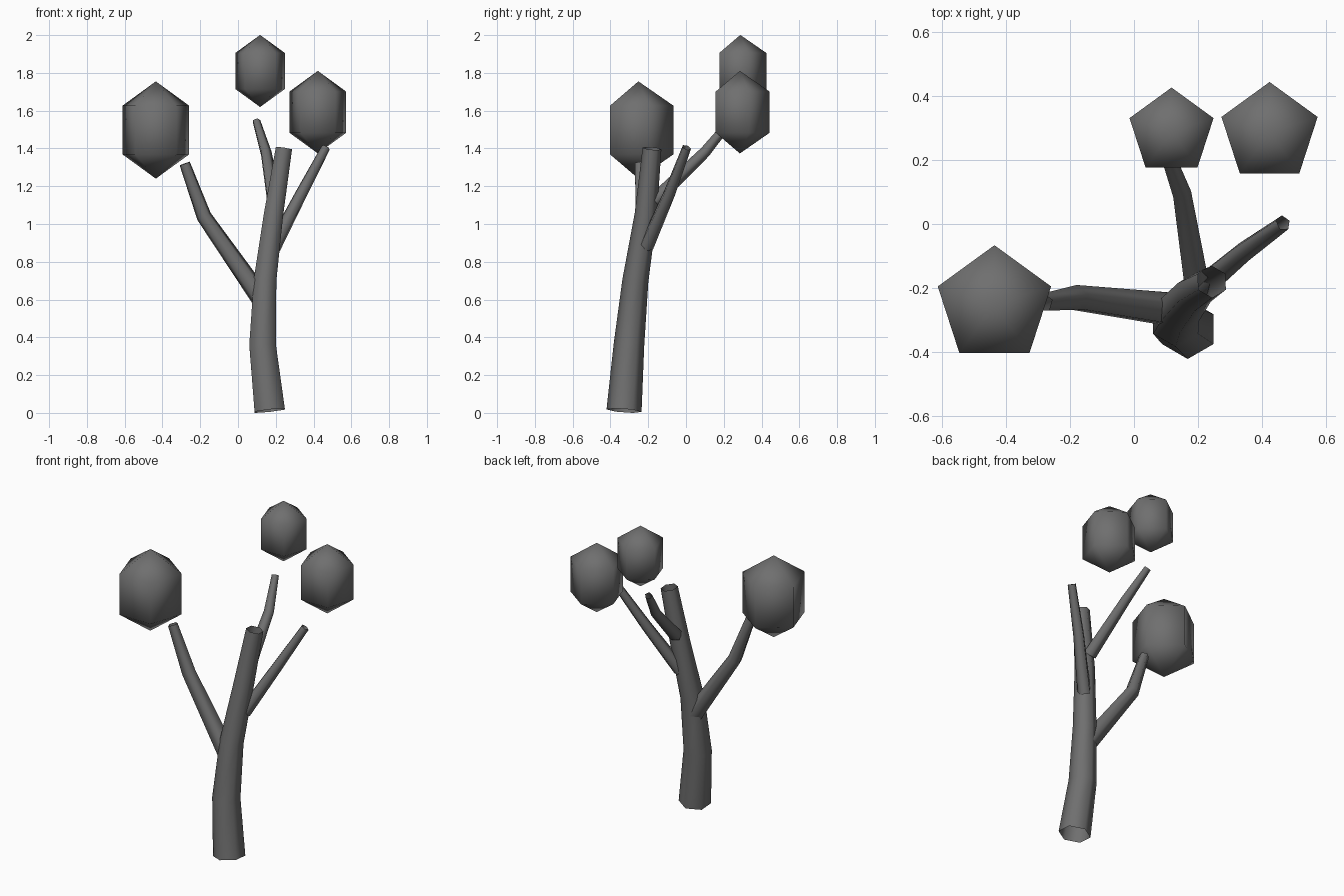
import bpy, bmesh, math
from mathutils import Vector, Matrix

if "Cube" in bpy.data.objects:
    bpy.data.objects.remove(bpy.data.objects["Cube"])

grey = bpy.data.materials.new("dull_grey")
grey.diffuse_color = (0.16, 0.16, 0.16, 1)
grey.use_nodes = True
grey.node_tree.nodes["Principled BSDF"].inputs["Base Color"].default_value = grey.diffuse_color


def finish(name, bm):
    bmesh.ops.recalc_face_normals(bm, faces=bm.faces)
    me = bpy.data.meshes.new(name)
    bm.to_mesh(me)
    bm.free()
    me.materials.append(grey)
    for p in me.polygons:
        p.use_smooth = True
    ob = bpy.data.objects.new(name, me)
    bpy.context.collection.objects.link(ob)


def tube(name, path, sides, ref):
    """Open tapered tube; path rows are x, y, z, radius."""
    bm = bmesh.new()
    pts = [Vector(p[:3]) for p in path]
    rings = []
    for i, p in enumerate(pts):
        d = (pts[min(i + 1, len(pts) - 1)] - pts[max(i - 1, 0)]).normalized()
        u = Vector(ref)
        u = (u - d * u.dot(d)).normalized()
        v = d.cross(u)
        ring = []
        for k in range(sides):
            a = 2 * math.pi * k / sides
            ring.append(bm.verts.new(p + (u * math.cos(a) + v * math.sin(a)) * path[i][3]))
        rings.append(ring)
    for lo, hi in zip(rings, rings[1:]):
        for k in range(sides):
            n = (k + 1) % sides
            bm.faces.new((lo[k], lo[n], hi[n], hi[k]))
    finish(name, bm)


def foliage(name, centre, r):
    """Five-sided tall ball."""
    bm = bmesh.new()
    bmesh.ops.create_uvsphere(bm, u_segments=5, v_segments=3, radius=r,
                              matrix=Matrix.Translation(centre) @ Matrix.Diagonal((1, 1, 1.2, 1)))
    finish(name, bm)


# trunk
tube("trunk", [(0.168, -0.328, 0.012, 0.093), (0.13, -0.302, 0.36, 0.081),
               (0.143, -0.268, 0.70, 0.069), (0.188, -0.213, 1.05, 0.059),
               (0.243, -0.18, 1.40, 0.05)], 6, (0, 1, 0))

# branches
tube("left_branch", [(0.12, -0.27, 0.61, 0.056), (-0.18, -0.232, 1.04, 0.042),
                     (-0.282, -0.246, 1.32, 0.03)], 5, (0, 1, 0))
tube("right_branch", [(0.19, -0.212, 0.88, 0.041), (0.335, -0.09, 1.16, 0.033),
                      (0.465, 0.003, 1.405, 0.025)], 5, (0, 1, 0))
tube("back_branch", [(0.19, -0.17, 1.12, 0.041), (0.147, 0.10, 1.38, 0.031),
                     (0.097, 0.235, 1.545, 0.022)], 5, (1, 0, 0))

# foliage clumps
foliage("left_foliage", (-0.435, -0.252, 1.4975), 0.2145)
foliage("back_foliage", (0.117, 0.2875, 1.81), 0.159)
foliage("right_foliage", (0.4225, 0.285, 1.592), 0.182)
